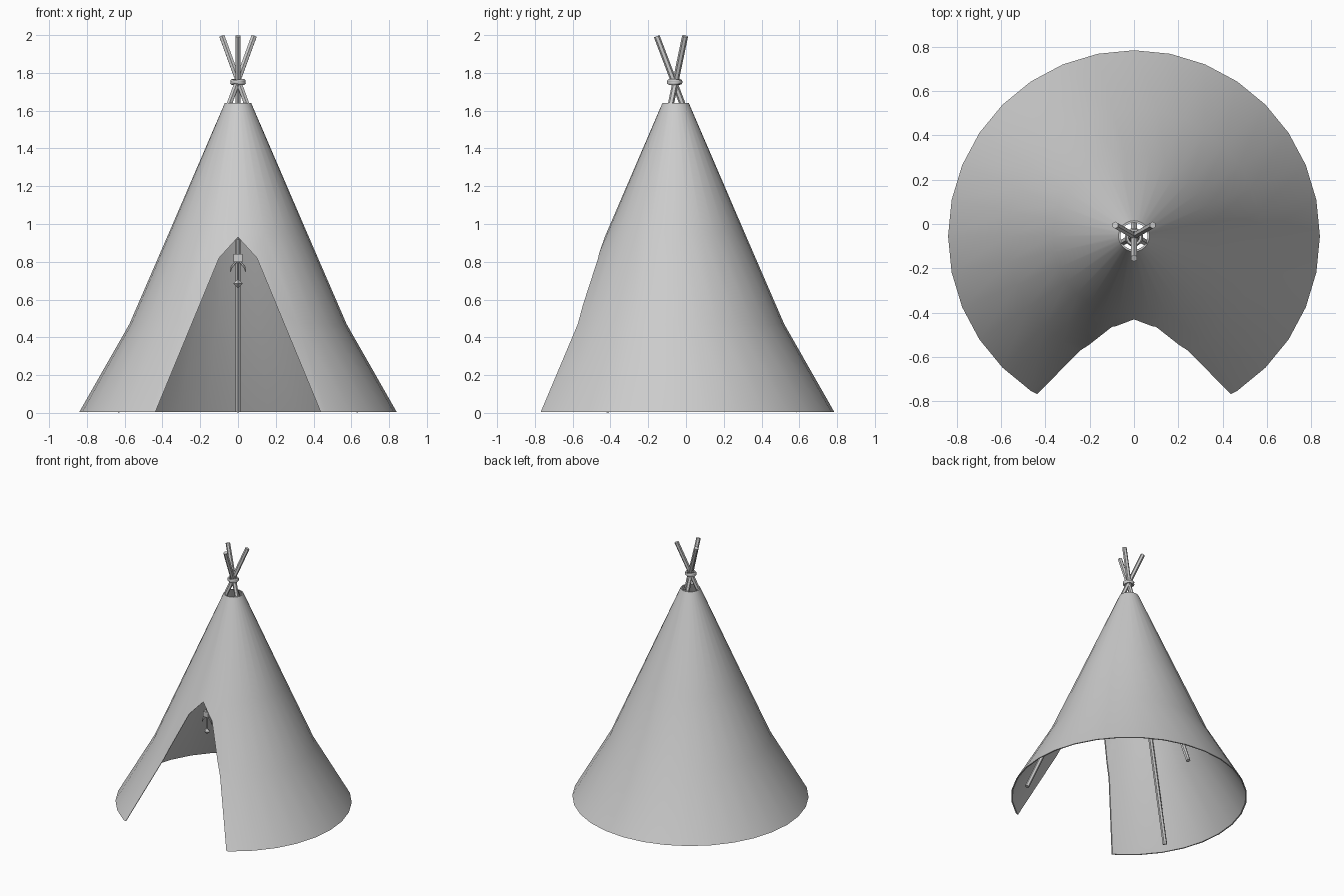
import bpy, bmesh, math
from mathutils import Vector

if "Cube" in bpy.data.objects:
    bpy.data.objects.remove(bpy.data.objects["Cube"], do_unlink=True)

CY = -0.055  # y of the tent axis

grey = bpy.data.materials.new("plain_grey")
grey.use_nodes = True
grey.diffuse_color = (0.6, 0.6, 0.6, 1)
grey.node_tree.nodes["Principled BSDF"].inputs["Base Color"].default_value = (0.6, 0.6, 0.6, 1)


def make(name, bm):
    bmesh.ops.recalc_face_normals(bm, faces=bm.faces)
    mesh = bpy.data.meshes.new(name)
    bm.to_mesh(mesh)
    bm.free()
    mesh.materials.append(grey)
    ob = bpy.data.objects.new(name, mesh)
    bpy.context.collection.objects.link(ob)
    return ob


def select(ob):
    bpy.ops.object.select_all(action='DESELECT')
    ob.select_set(True)
    bpy.context.view_layer.objects.active = ob


def smooth(ob, angle=30):
    select(ob)
    bpy.ops.object.shade_smooth_by_angle(angle=math.radians(angle))


def rod(name, start, end, radius, sides=6, tip=None):
    """Straight rod between two points."""
    a, b = Vector(start), Vector(end)
    bm = bmesh.new()
    bmesh.ops.create_cone(bm, cap_ends=True, segments=sides, radius1=radius,
                          radius2=radius if tip is None else tip, depth=(b - a).length)
    ob = make(name, bm)
    ob.location = (a + b) / 2
    ob.rotation_euler = (b - a).to_track_quat('Z', 'Y').to_euler()
    return ob


# Cloth cover: a spun profile, closed by an inner wall
outer = [(0.84, 0.005), (0.575, 0.47), (0.367, 0.95), (0.07, 1.64)]
profile = outer + [(r - 0.009, z) for r, z in reversed(outer)]
SIDES = 32
bm = bmesh.new()
rings = [[bm.verts.new((r * math.sin(i * math.tau / SIDES),
                        CY + r * math.cos(i * math.tau / SIDES), z))
          for i in range(SIDES)] for r, z in profile]
for k, ring in enumerate(rings):
    above = rings[(k + 1) % len(rings)]
    for i in range(SIDES):
        j = (i + 1) % SIDES
        bm.faces.new((ring[i], ring[j], above[j], above[i]))
cover = make("cloth_cover", bm)

# Doorway cutter: a pointed prism through the front
half = [(0.481, -0.1), (0.10, 0.82)]
outline = half + [(0, 0.93)] + [(-x, z) for x, z in reversed(half)]
bm = bmesh.new()
face = bm.faces.new([bm.verts.new((x, -1.2, z)) for x, z in outline])
out = bmesh.ops.extrude_face_region(bm, geom=[face])
bmesh.ops.translate(bm, vec=(0, 1.1, 0),
                    verts=[v for v in out["geom"] if isinstance(v, bmesh.types.BMVert)])
cutter = make("doorway_cutter", bm)
cutter.hide_render = True
cut = cover.modifiers.new("doorway", 'BOOLEAN')
cut.operation = 'DIFFERENCE'
cut.solver = 'EXACT'
cut.object = cutter
select(cover)
bpy.ops.object.modifier_apply(modifier=cut.name)
bpy.data.objects.remove(cutter, do_unlink=True)
smooth(cover)

# Three crossing poles
rod("back_pole", (0, 0.6, 0.008), (0, -0.155, 1.994), 0.016)
for side, name in ((1, "left_pole"), (-1, "right_pole")):
    rod(name, (side * 0.64, -0.42, 0.008), (side * -0.085, -0.005, 1.994), 0.016)

# Rope lashing around the crossing
for n, tilt in enumerate((0.18, -0.18)):
    bpy.ops.mesh.primitive_torus_add(major_segments=16, minor_segments=6, major_radius=0.032,
                                     minor_radius=0.010, location=(0, CY - 0.005, 1.752),
                                     rotation=(tilt * 0.5, tilt, 0))
    rope = bpy.context.object
    rope.name = f"rope_loop_{n + 1}"
    rope.data.materials.append(grey)
    smooth(rope, 60)

# Ornament hanging in the doorway
OY = -0.385
rod("ornament_strap", (0, OY, 0.92), (0, OY, 0.83), 0.008)
bm = bmesh.new()
bmesh.ops.create_cube(bm, size=1)
bmesh.ops.scale(bm, vec=(0.045, 0.035, 0.042), verts=bm.verts)
block = make("ornament_block", bm)
block.location = (0, OY, 0.82)
rod("ornament_cord", (0, OY, 0.81), (0, OY, 0.69), 0.006)
for side, name in ((1, "left"), (-1, "right")):
    rod(f"{name}_upper_tassel", (side * 0.01, OY, 0.80), (side * 0.032, OY, 0.775), 0.006)
    rod(f"{name}_lower_tassel", (side * 0.032, OY, 0.778), (side * 0.042, OY, 0.745), 0.006, 6, 0.002)
bm = bmesh.new()
bmesh.ops.create_uvsphere(bm, u_segments=4, v_segments=2, radius=0.026)
bead = make("ornament_bead", bm)
bead.location = (0, OY, 0.685)
